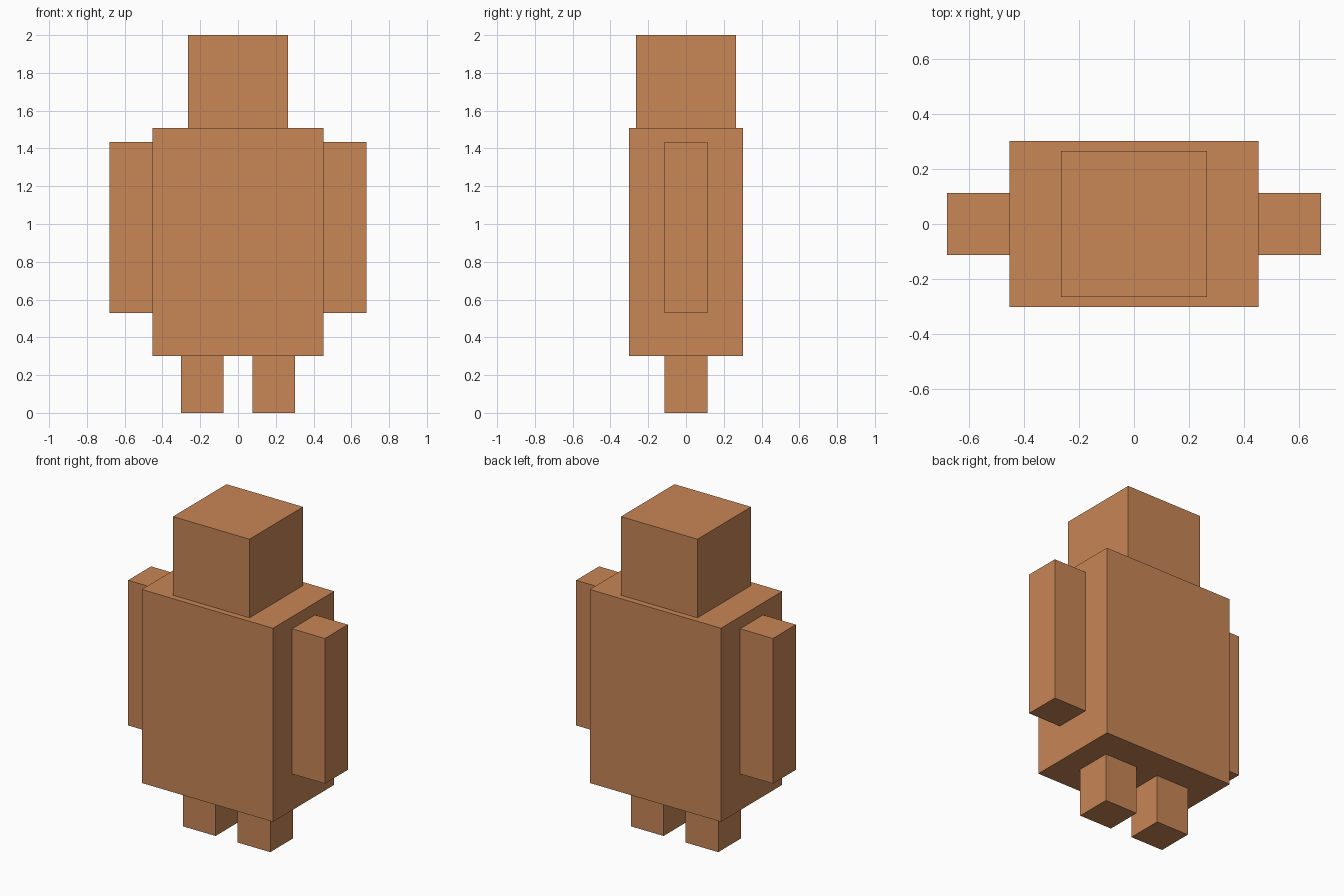
import bpy
import bmesh
from mathutils import Matrix, Vector

default_cube = bpy.data.objects.get("Cube")
if default_cube:
    bpy.data.objects.remove(default_cube, do_unlink=True)

UNIT = 2 / 53  # the figure is 53 blocks tall

clay = bpy.data.materials.new("warm clay")
clay.use_nodes = True
colour = (0.578, 0.238, 0.093, 1)
clay.diffuse_color = colour
clay.node_tree.nodes["Principled BSDF"].inputs["Base Color"].default_value = colour


def block(name, centre, size):
    """Add a box, with centre and size given in blocks."""
    bm = bmesh.new()
    bmesh.ops.create_cube(bm, size=1, matrix=Matrix.Diagonal((*size, 1)))
    bmesh.ops.scale(bm, vec=(UNIT,) * 3, verts=bm.verts)
    mesh = bpy.data.meshes.new(name)
    bm.to_mesh(mesh)
    bm.free()
    mesh.materials.append(clay)
    obj = bpy.data.objects.new(name, mesh)
    obj.location = Vector(centre) * UNIT
    bpy.context.collection.objects.link(obj)
    return obj


# Torso and head
block("torso", (0, 0, 24), (24, 16, 32))
block("head", (0, 0, 46.5), (14, 14, 13))

# Paired limbs
for side, sign in (("left", 1), ("right", -1)):
    block(side + "_arm", (sign * 15, 0, 26), (6, 6, 24))
    block(side + "_leg", (sign * 5, 0, 4), (6, 6, 8))
